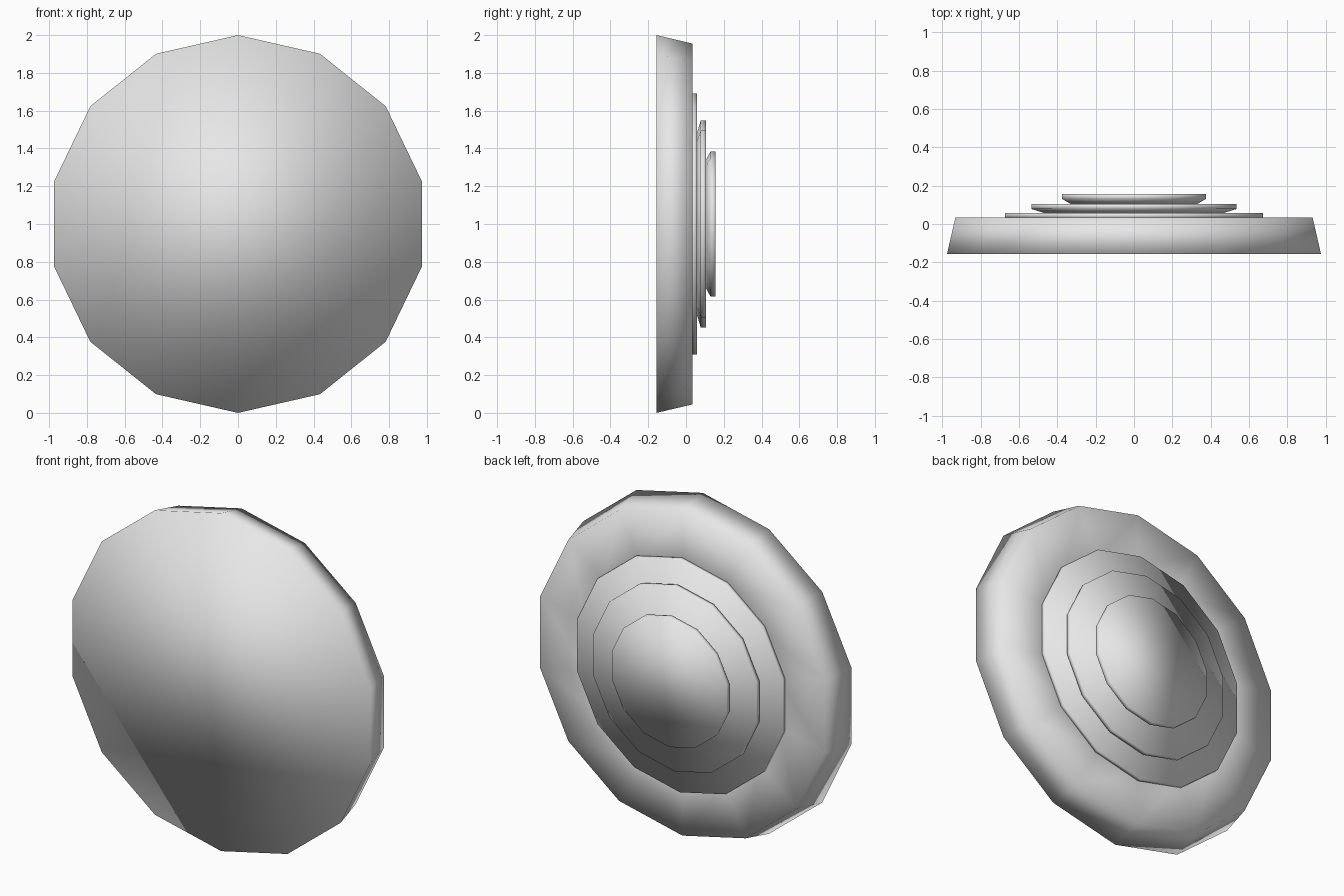
import bpy, bmesh, math

if "Cube" in bpy.data.objects:
    bpy.data.objects.remove(bpy.data.objects["Cube"])

SIDES = 14
CENTRE_Z = 1.0

grey = bpy.data.materials.new("plain grey")
grey.diffuse_color = (0.8, 0.8, 0.8, 1)
grey.use_nodes = True
grey.node_tree.nodes["Principled BSDF"].inputs["Base Color"].default_value = grey.diffuse_color


def turned_disc(name, profile):
    """Turn a (radius, y) profile about the y axis, closing both ends with flat caps."""
    bm = bmesh.new()
    rings = []
    for r, y in profile:
        ring = []
        for i in range(SIDES):
            a = 2 * math.pi * i / SIDES
            ring.append(bm.verts.new((r * math.sin(a), y, CENTRE_Z + r * math.cos(a))))
        rings.append(ring)
    for lower, upper in zip(rings, rings[1:]):
        for i in range(SIDES):
            j = (i + 1) % SIDES
            bm.faces.new((lower[i], lower[j], upper[j], upper[i]))
    bm.faces.new(rings[0])
    bm.faces.new(rings[-1])
    bmesh.ops.recalc_face_normals(bm, faces=bm.faces)
    for f in bm.faces:
        f.smooth = True
    mesh = bpy.data.meshes.new(name)
    bm.to_mesh(mesh)
    bm.free()
    mesh.materials.append(grey)
    obj = bpy.data.objects.new(name, mesh)
    bpy.context.collection.objects.link(obj)
    return obj


# Wide tapered disc with a shallow seat in its back
turned_disc("main_disc", [(1.0, -0.157), (0.955, 0.034), (0.65, 0.034), (0.60, 0.008)])

# Three stepped discs, each with a chamfered underside
steps = [
    ("large_step", 0.69, 0.06, 0.008, 0.034, 0.057),
    ("middle_step", 0.548, 0.07, 0.057, 0.078, 0.105),
    ("small_step", 0.384, 0.045, 0.105, 0.130, 0.157),
]
for name, radius, chamfer, y0, y1, y2 in steps:
    turned_disc(name, [(radius - chamfer, y0), (radius, y1), (radius, y2)])
